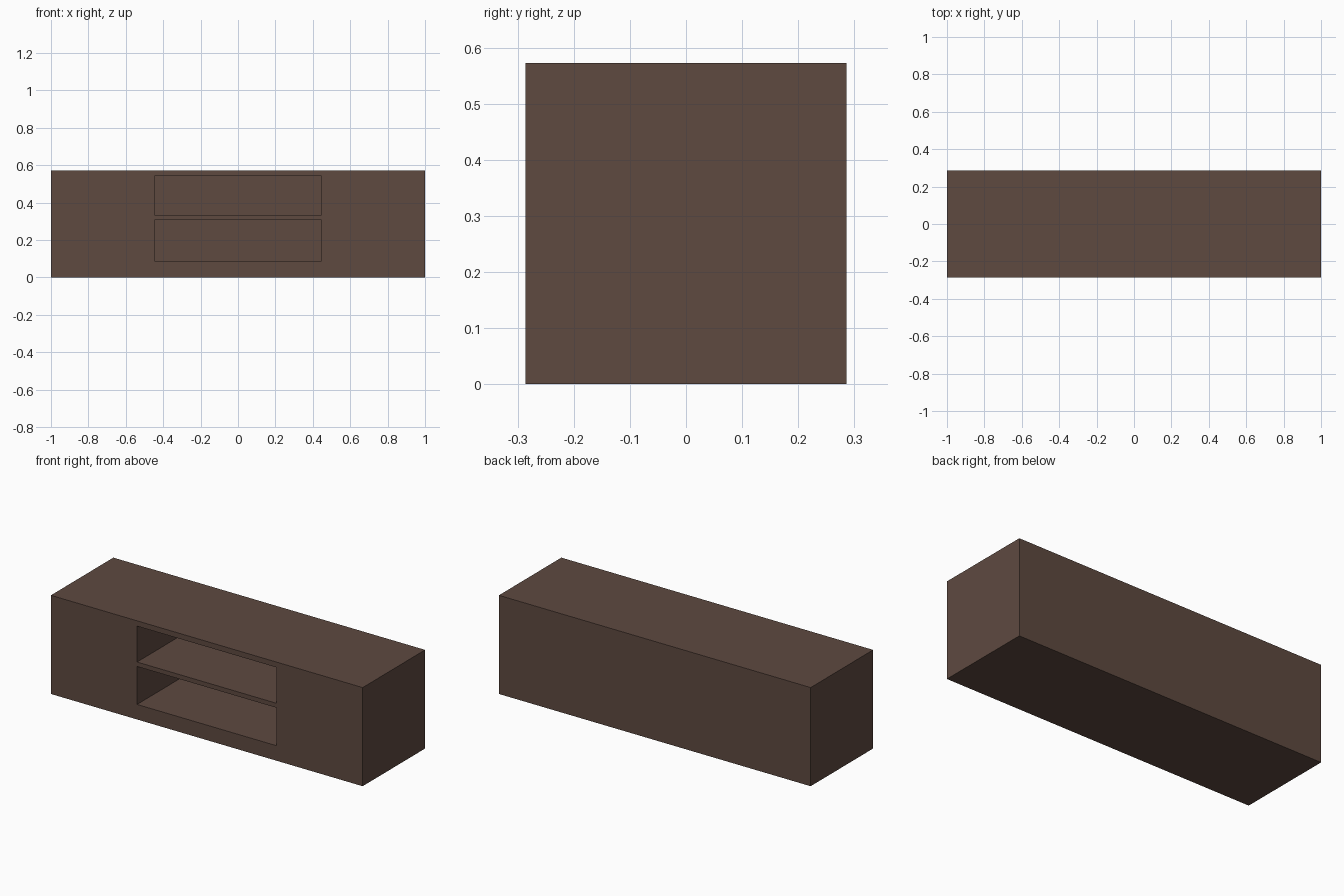
import bpy

if "Cube" in bpy.data.objects:
    bpy.data.objects.remove(bpy.data.objects["Cube"])

W, D, H = 2.0, 0.572, 0.572
FRONT = -D / 2
BACK_PANEL = 0.03


def box(name, x0, x1, y0, y1, z0, z1):
    bpy.ops.mesh.primitive_cube_add(size=1)
    ob = bpy.context.object
    ob.name = name
    for v in ob.data.vertices:
        v.co.x = x0 if v.co.x < 0 else x1
        v.co.y = y0 if v.co.y < 0 else y1
        v.co.z = z0 if v.co.z < 0 else z1
    return ob


wood = bpy.data.materials.new("dark_brown_wood")
wood.diffuse_color = (0.112, 0.067, 0.051, 1)
wood.use_nodes = True
wood.node_tree.nodes["Principled BSDF"].inputs["Base Color"].default_value = wood.diffuse_color

# Long low cabinet body
cabinet = box("cabinet_body", -W / 2, W / 2, FRONT, D / 2, 0, H)
cabinet.data.materials.append(wood)

# Two open shelf recesses in the front, one above the other
for name, z0, z1 in (("lower", 0.087, 0.307), ("upper", 0.333, 0.541)):
    cutter = box(name + "_shelf_cutter", -0.447, 0.447,
                 FRONT - 0.1, D / 2 - BACK_PANEL, z0, z1)
    cutter.data.materials.append(wood)
    cutter.hide_render = True
    cutter.display_type = 'WIRE'
    cut = cabinet.modifiers.new(name + "_shelf", 'BOOLEAN')
    cut.operation = 'DIFFERENCE'
    cut.solver = 'EXACT'
    cut.object = cutter
